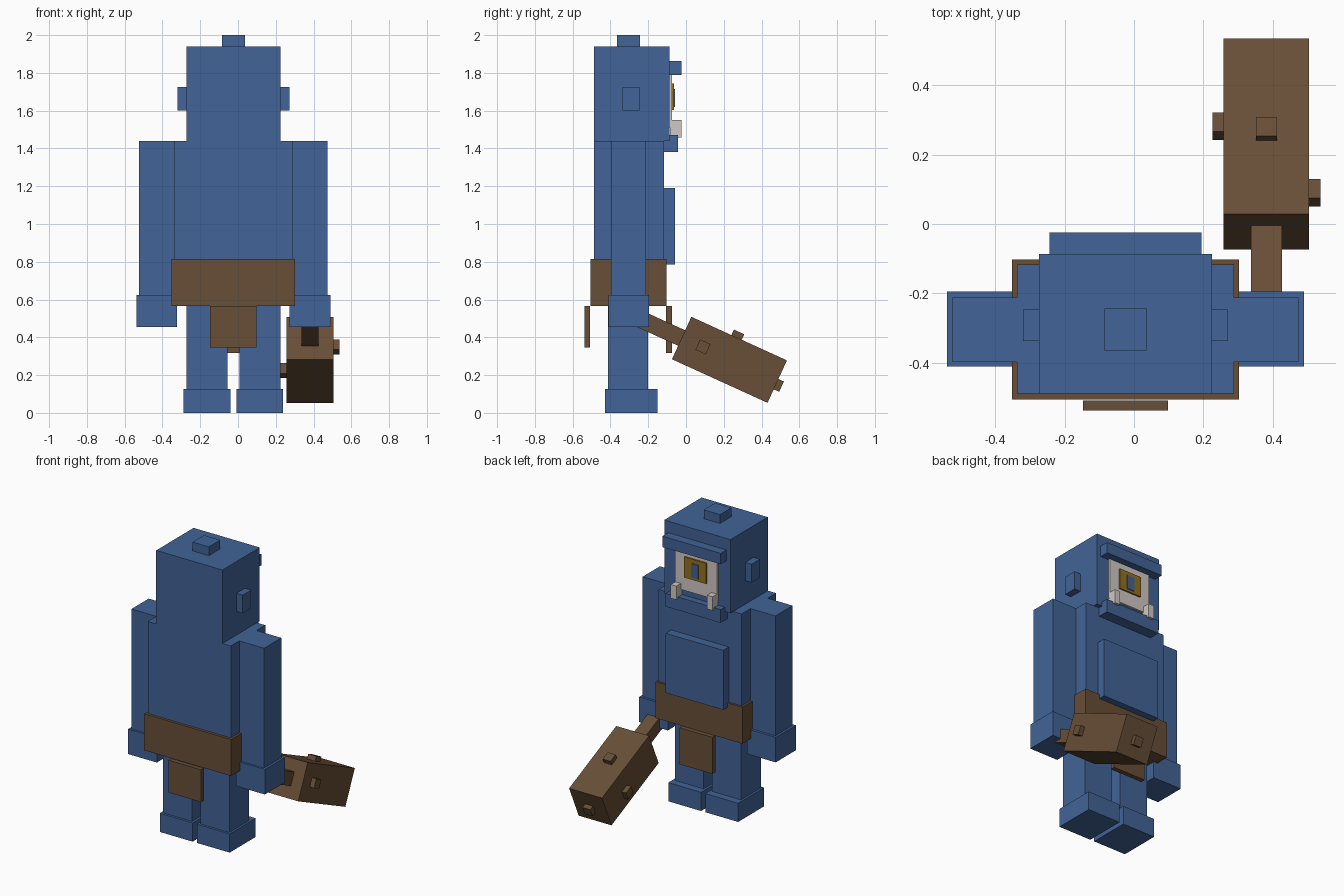
import bpy
import math
from mathutils import Vector, Matrix

old = bpy.data.objects.get("Cube")
if old:
    bpy.data.objects.remove(old, do_unlink=True)

CX = -0.0245  # centre line of the figure


def material(name, rgb):
    m = bpy.data.materials.new(name)
    m.use_nodes = True
    color = (*rgb, 1.0)
    m.diffuse_color = color
    m.node_tree.nodes["Principled BSDF"].inputs["Base Color"].default_value = color
    return m


BLUE = material("blue_skin", (0.054, 0.127, 0.31))
BROWN = material("brown_leather_wood", (0.136, 0.077, 0.038))
WHITE = material("bone_white", (0.63, 0.58, 0.546))
GOLD = material("gold_iris", (0.30, 0.16, 0.014))


def box(name, mat, x, y, z, frame=None):
    """Box from (min, max) ranges, optionally placed in a tilted frame."""
    lo, hi = (Vector(c) for c in zip(x, y, z))
    bpy.ops.mesh.primitive_cube_add(size=1)
    ob = bpy.context.object
    ob.name = ob.data.name = name
    place = Matrix.Translation((lo + hi) / 2) @ Matrix.Diagonal((*(hi - lo), 1))
    ob.data.transform((frame or Matrix()) @ place)
    ob.data.materials.append(mat)
    return ob


def centred(name, mat, half, y, z):
    return box(name, mat, (CX - half, CX + half), y, z)


def pair(name, mat, inner, outer, y, z):
    box("left_" + name, mat, (CX + inner, CX + outer), y, z)
    box("right_" + name, mat, (CX - outer, CX - inner), y, z)


# Head and torso
centred("head", BLUE, 0.249, (-0.488, -0.087), (1.44, 1.94))
centred("head_knob", BLUE, 0.061, (-0.365, -0.243), (1.93, 2.0))
pair("ear", BLUE, 0.24, 0.296, (-0.337, -0.246), (1.6, 1.724))
centred("torso", BLUE, 0.312, (-0.488, -0.117), (0.6, 1.44))
centred("belly_plate", BLUE, 0.217, (-0.13, -0.057), (0.785, 1.19))

# Face
centred("brow", BLUE, 0.219, (-0.1, -0.025), (1.788, 1.862))
centred("jaw", BLUE, 0.207, (-0.125, -0.042), (1.38, 1.47))
centred("eye_white", WHITE, 0.158, (-0.095, -0.073), (1.51, 1.80))
centred("iris", GOLD, 0.083, (-0.08, -0.063), (1.603, 1.743))
centred("pupil", BLUE, 0.027, (-0.07, -0.058), (1.62, 1.715))
pair("tusk", WHITE, 0.115, 0.157, (-0.085, -0.025), (1.457, 1.55))

# Limbs
pair("arm", BLUE, 0.312, 0.499, (-0.397, -0.212), (0.6, 1.44))
pair("hand", BLUE, 0.298, 0.514, (-0.411, -0.195), (0.455, 0.625))
pair("leg", BLUE, 0.032, 0.249, (-0.414, -0.2), (0.1, 0.6))
pair("foot", BLUE, 0.0155, 0.263, (-0.43, -0.15), (0.0, 0.127))

# Belt with hanging flaps
centred("belt", BROWN, 0.327, (-0.506, -0.103), (0.567, 0.815))
centred("front_flap", BROWN, 0.123, (-0.538, -0.508), (0.347, 0.567))
centred("back_flap", BROWN, 0.123, (-0.105, -0.073), (0.318, 0.567))

# Club, built along its own tilted axis
club = Matrix.Translation((0.3815, 0.23, 0.281)) @ Matrix.Rotation(math.radians(-24.5), 4, "X")
H, L, B = 0.1235, 0.278, 0.03  # half width, half length, half stud
OUT = 0.032                    # stud height
box("club_head", BROWN, (-H, H), (-L, L), (-H, H), club)
box("club_handle", BROWN, (-0.045, 0.045), (-0.53, -L), (-0.045, 0.045), club)


def stud(name, axis, sign, u, v, reach):
    """Square stud on the club face given by axis and sign."""
    ranges = [(u - B, u + B), (v - B, v + B)]
    ranges.insert(axis, tuple(sorted((sign * (reach - 0.01), sign * (reach + OUT)))))
    box(name, BROWN, *ranges, club)


stud("top_stud", 2, 1, 0, -0.015, H)
stud("right_stud", 0, -1, 0.07, -0.03, H)
stud("left_stud", 0, 1, -0.156, 0.004, H)
stud("end_stud", 1, 1, 0.005, -0.015, L)
